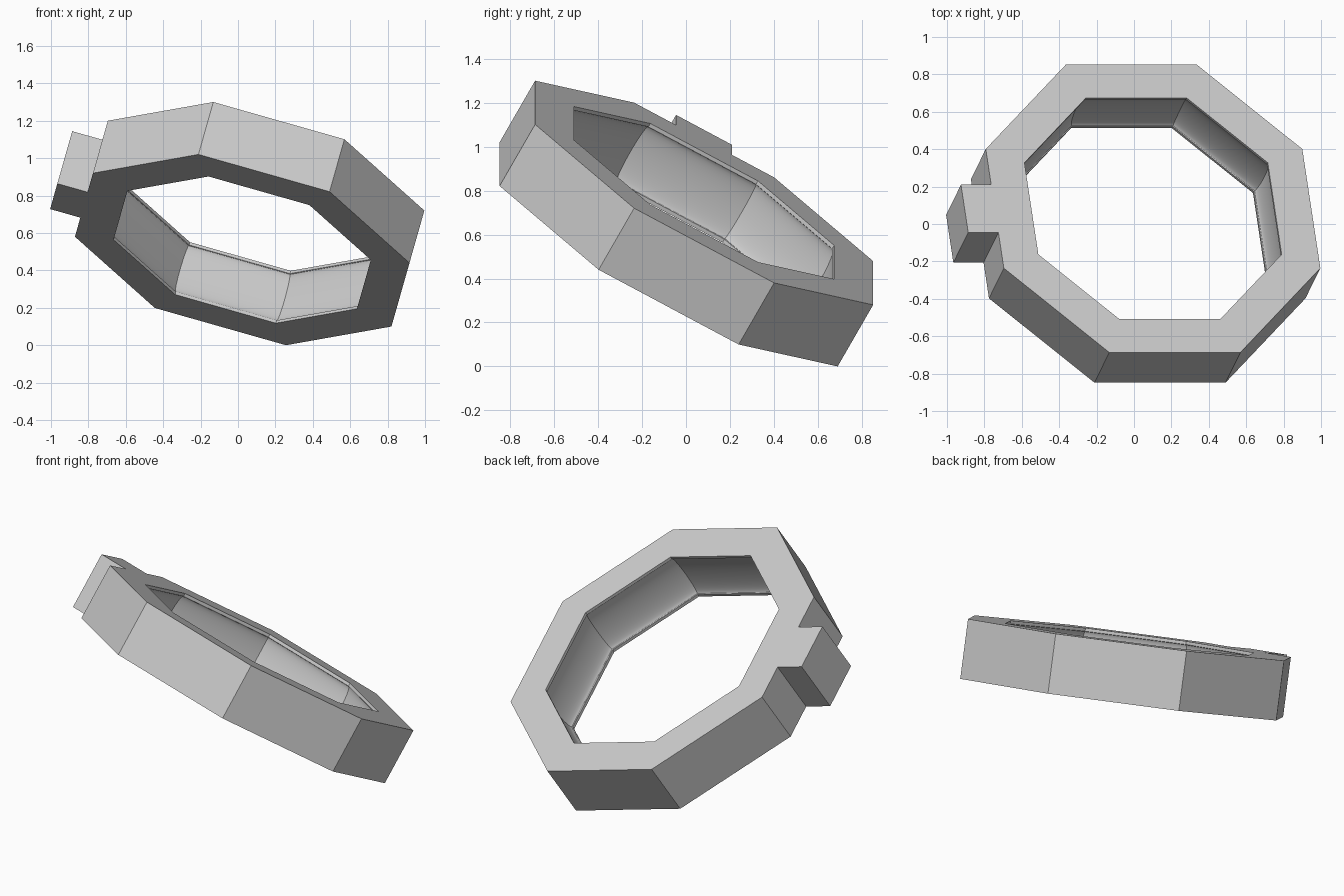
import bpy, bmesh, math
from mathutils import Matrix, Vector

if "Cube" in bpy.data.objects:
    bpy.data.objects.remove(bpy.data.objects["Cube"])

R_OUT, R_IN, DEPTH = 0.952, 0.732, 0.333
LIP, GROOVE = 0.018, 0.028
TAB_HALF, TAB_OUT = 0.146, 0.168
SIDES, STEPS = 8, 18

# Light grey material
grey = bpy.data.materials.new("light_grey")
grey.use_nodes = True
colour = (0.6, 0.6, 0.6, 1)
grey.diffuse_color = colour
grey.node_tree.nodes["Principled BSDF"].inputs["Base Color"].default_value = colour

# Cross-section: flat outer wall and caps, inner wall with lips and a rounded groove
profile = [(R_OUT, 0), (R_OUT, -DEPTH), (R_IN, -DEPTH)]
half = DEPTH / 2 - LIP
for i in range(STEPS + 1):
    a = math.pi * i / STEPS
    profile.append((R_IN + GROOVE * math.sin(a), -DEPTH / 2 - half * math.cos(a)))
profile.append((R_IN, 0))

# Sweep the cross-section round an octagon
bm = bmesh.new()
rings = []
for k in range(SIDES):
    a = 2 * math.pi * (k + 0.5) / SIDES
    rings.append([bm.verts.new((r * math.cos(a), r * math.sin(a), z)) for r, z in profile])
for k in range(SIDES):
    here, after = rings[k], rings[(k + 1) % SIDES]
    for i in range(len(profile)):
        j = (i + 1) % len(profile)
        bm.faces.new((here[i], here[j], after[j], after[i]))
bmesh.ops.recalc_face_normals(bm, faces=bm.faces)

# Split the caps and outer wall on one side, then pull out the tab
apothem = R_OUT * math.cos(math.pi / SIDES)
for y in (-TAB_HALF, TAB_HALF):
    side = [f for f in bm.faces
            if any(v.co.x < -apothem + 0.01 and abs(v.co.y) < 0.37 for v in f.verts)
            and f.calc_center_median().x < -0.7
            and abs(f.calc_center_median().y) < 0.3]
    geom = set(side)
    for f in side:
        geom.update(f.edges)
        geom.update(f.verts)
    bmesh.ops.bisect_plane(bm, geom=list(geom), plane_co=(0, y, 0), plane_no=(0, 1, 0))
bm.normal_update()
tab = [f for f in bm.faces if f.normal.x < -0.99
       and f.calc_center_median().x < -apothem + 0.01
       and abs(f.calc_center_median().y) < 0.05]
pulled = bmesh.ops.extrude_discrete_faces(bm, faces=tab)["faces"]
for f in pulled:
    bmesh.ops.translate(bm, verts=f.verts, vec=(-TAB_OUT, 0, 0))
bmesh.ops.recalc_face_normals(bm, faces=bm.faces)

# Tilt the ring into its resting pose
u = Vector((0.962, 0, -0.273)).normalized()
n = Vector((0.2386, 0.485, 0.841))
v = n.cross(u).normalized()
n = u.cross(v)
pose = Matrix((u, v, n)).transposed().to_4x4()
pose.translation = (0.102, 0.0825, 0.79)
bm.transform(pose)
low = min(p.co.z for p in bm.verts)
bmesh.ops.translate(bm, verts=bm.verts, vec=(0, 0, -low))

mesh = bpy.data.meshes.new("octagonal_ring")
bm.to_mesh(mesh)
bm.free()
mesh.materials.append(grey)
ring = bpy.data.objects.new("octagonal_ring", mesh)
bpy.context.collection.objects.link(ring)

# Smooth groove with sharp corners
bpy.context.view_layer.objects.active = ring
ring.select_set(True)
bpy.ops.object.shade_smooth_by_angle(angle=math.radians(30))
